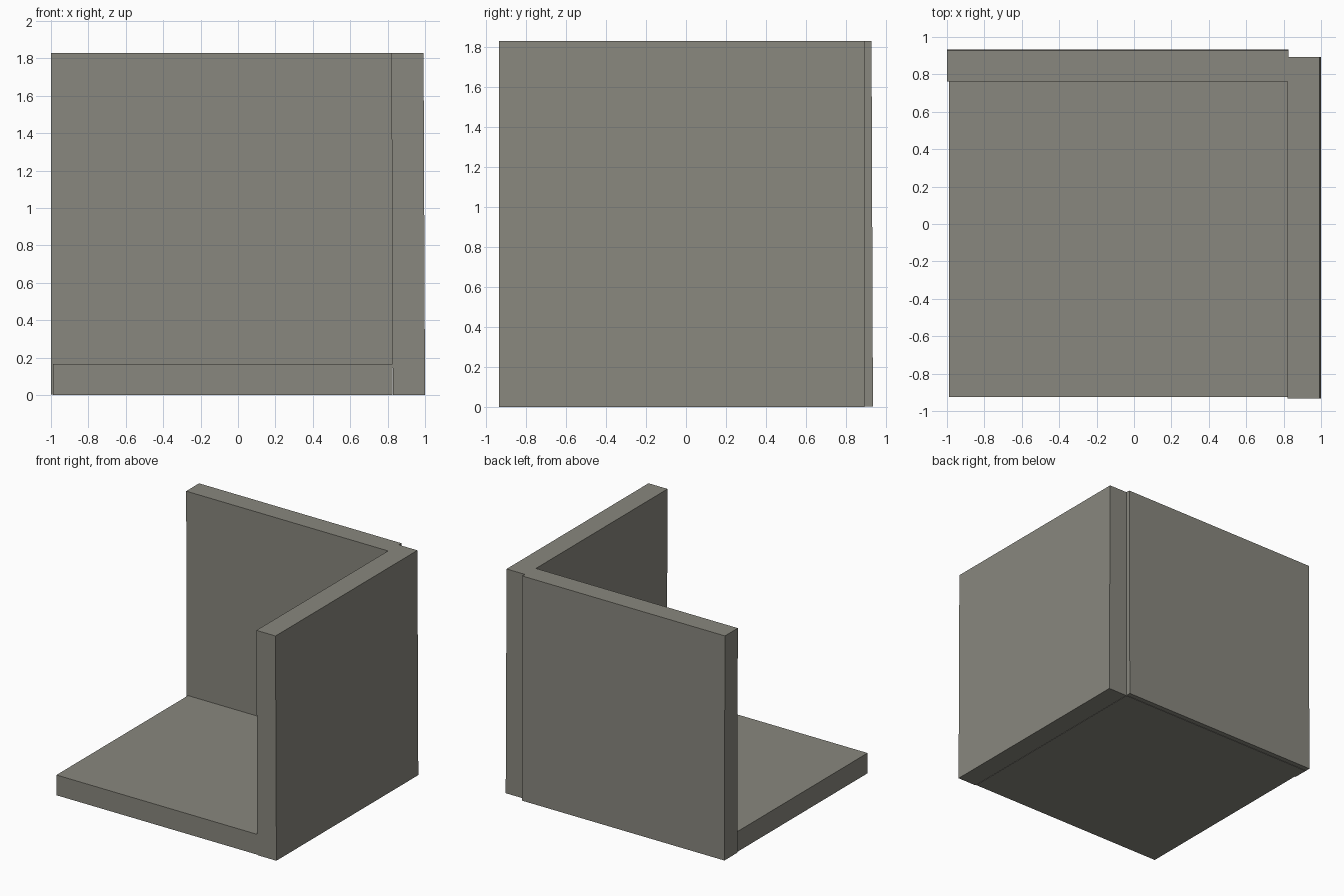
import bpy, bmesh
from mathutils import Vector

if "Cube" in bpy.data.objects:
    bpy.data.objects.remove(bpy.data.objects["Cube"])

# One flat warm grey
grey = bpy.data.materials.new("warm grey")
grey.diffuse_color = (0.25, 0.245, 0.21, 1)
grey.use_nodes = True
grey.node_tree.nodes["Principled BSDF"].inputs["Base Color"].default_value = grey.diffuse_color


def slab(name, lo, hi, lean=(0, 0)):
    """Box from lo to hi; the top is shifted by lean in x and y."""
    bm = bmesh.new()
    bmesh.ops.create_cube(bm, size=1)
    for v in bm.verts:
        top = v.co.z > 0
        v.co = Vector([hi[i] if v.co[i] > 0 else lo[i] for i in range(3)])
        if top:
            v.co.x += lean[0]
            v.co.y += lean[1]
    mesh = bpy.data.meshes.new(name)
    bm.to_mesh(mesh)
    bm.free()
    mesh.materials.append(grey)
    obj = bpy.data.objects.new(name, mesh)
    bpy.context.collection.objects.link(obj)
    return obj


# Floor runs under the back wall's inner part
slab("floor", (-0.988, -0.926, 0), (0.826, 0.893, 0.165))
# Walls lean inwards very slightly
slab("back_wall", (-1.0, 0.768, 0.003), (0.826, 0.934, 1.83), (0, -0.007))
slab("right_wall", (0.828, -0.934, 0.001), (1.0, 0.893, 1.83), (-0.008, 0))
